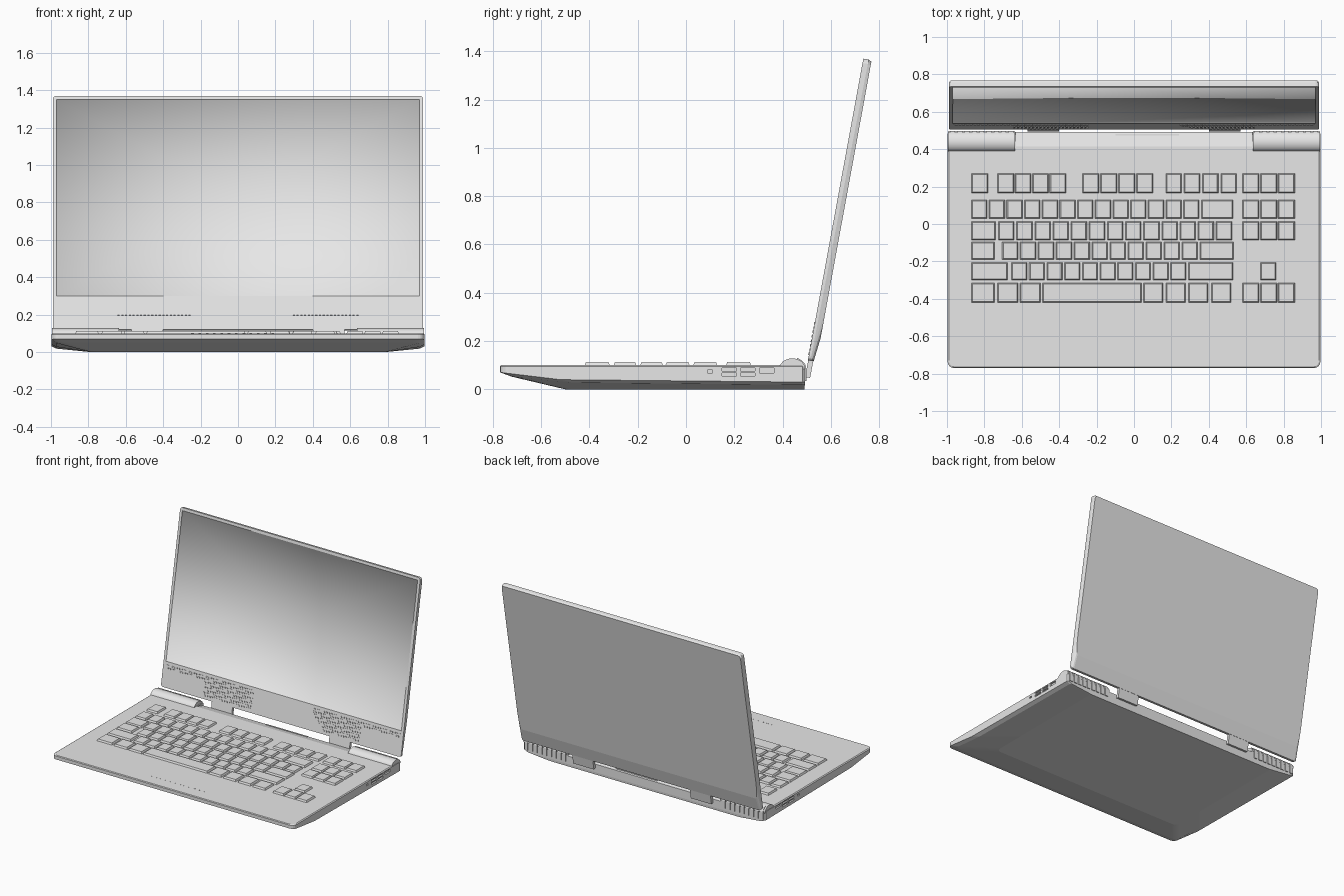
import bpy, bmesh, math
from mathutils import Matrix, Vector

cube = bpy.data.objects.get("Cube")
if cube:
    bpy.data.objects.remove(cube)

GREY = (0.8, 0.8, 0.8, 1)
mat = bpy.data.materials.new("light grey")
mat.use_nodes = True
mat.diffuse_color = GREY
mat.node_tree.nodes["Principled BSDF"].inputs["Base Color"].default_value = GREY

TILT = Matrix.Translation((0, 0.505, 0.12)) @ Matrix.Rotation(math.radians(-10.4), 4, 'X')


def finish(name, bm, matrix=None):
    bmesh.ops.recalc_face_normals(bm, faces=bm.faces)
    me = bpy.data.meshes.new(name)
    bm.to_mesh(me)
    bm.free()
    me.materials.append(mat)
    ob = bpy.data.objects.new(name, me)
    bpy.context.collection.objects.link(ob)
    if matrix:
        ob.matrix_world = matrix
    return ob


def box(bm, x0, x1, y0, y1, z0, z1):
    m = Matrix.Translation(((x0 + x1) / 2, (y0 + y1) / 2, (z0 + z1) / 2))
    m = m @ Matrix.Diagonal((abs(x1 - x0), y1 - y0, z1 - z0, 1))
    return bmesh.ops.create_cube(bm, size=1, matrix=m)["verts"]


def prism(bm, profile, x0, x1, smooth=False):
    """Extrude a (y, z) profile along x."""
    a = [bm.verts.new((x0, y, z)) for y, z in profile]
    b = [bm.verts.new((x1, y, z)) for y, z in profile]
    bm.faces.new(a)
    bm.faces.new(b)
    bridge(bm, a, b, smooth)


def bridge(bm, a, b, smooth=False):
    n = len(a)
    faces = [bm.faces.new((a[i], a[(i + 1) % n], b[(i + 1) % n], b[i])) for i in range(n)]
    for f in faces:
        f.smooth = smooth
    return faces


# Base: lofted outlines, wedge-shaped underside
def edge_height(y):
    if y < -0.52:
        return 0.07 - 0.03 * (y + 0.77) / 0.25
    return 0.04 - 0.01 * (y + 0.52)


def outline(half, front, back, height, r=0.035, steps=4):
    pts = [(half - 0.01, back), (half, back - 0.01), (half, front + 0.25)]
    for i in range(steps + 1):
        a = math.pi / 2 * i / steps
        pts.append((half - r + r * math.cos(a), front + r - r * math.sin(a)))
    pts += [(-x, y) for x, y in reversed(pts)]
    return [(x, y, height(y)) for x, y in pts]


bm = bmesh.new()
rings = [outline(0.99, -0.765, 0.49, lambda y: 0.1),
         outline(0.997, -0.77, 0.492, lambda y: 0.095),
         outline(0.997, -0.77, 0.492, edge_height),
         outline(0.97, -0.72, 0.492, lambda y: edge_height(y) - 0.012),
         outline(0.79, -0.5, 0.49, lambda y: 0.0)]
rings = [[bm.verts.new(p) for p in ring] for ring in rings]
for a, b in zip(rings, rings[1:]):
    bridge(bm, a, b)
bm.faces.new(rings[0])
bm.faces.new(rings[-1])
base = finish("base", bm)

# Side ports and the sloped rear edge, cut from the base
bm = bmesh.new()
prism(bm, [(0.41, 0.101), (0.52, 0.07), (0.52, 0.15), (0.41, 0.15)], -0.63, 0.63)
for s in (-1, 1):
    for y0, y1, z0, z1 in [(0.09, 0.11, 0.067, 0.079), (0.15, 0.21, 0.075, 0.088),
                           (0.15, 0.21, 0.055, 0.068), (0.225, 0.285, 0.075, 0.088),
                           (0.225, 0.285, 0.055, 0.068), (0.305, 0.365, 0.067, 0.088)]:
        box(bm, s * 0.985, s * 1.01, y0, y1, z0, z1)
cutter = finish("port_cutter", bm)
cutter.hide_render = True
cutter.hide_viewport = True
cutter.display_type = 'WIRE'
cut = base.modifiers.new("ports", 'BOOLEAN')
cut.operation = 'DIFFERENCE'
cut.solver = 'EXACT'
cut.object = cutter


# Rounded hinge covers with ribs on the rear half
def arch(grow, start):
    pts = []
    for i in range(13):
        a = math.radians(start - start * i / 12)
        pts.append((0.44 + (0.054 + grow) * math.cos(a), 0.085 + (0.043 + grow) * math.sin(a)))
    return pts


for s, side in ((1, "left"), (-1, "right")):
    bm = bmesh.new()
    prism(bm, arch(0, 180), s * 0.635, s * 0.995, True)
    cover = finish(side + "_hinge_cover", bm)
    bm = bmesh.new()
    for i in range(9):
        x = 0.645 + i * 0.039
        prism(bm, arch(0.004, 70) + [(0.498, 0.035), (0.44, 0.035)], s * x, s * (x + 0.026))
    finish(side + "_hinge_ribs", bm)

# Keyboard: each row is (y0, y1, [(first x, key width, pitch, count)])
PAD = (0.58, 0.09, 0.095, 3)
ROWS = [
    (0.165, 0.27, [(-0.87, 0.09, 0, 1), (-0.73, 0.088, 0.093, 4), (-0.275, 0.088, 0.096, 4),
                   (0.17, 0.085, 0.098, 4), PAD]),
    (0.03, 0.13, [(-0.87, 0.085, 0.0945, 13), (0.36, 0.17, 0, 1), PAD]),
    (-0.085, 0.015, [(-0.87, 0.13, 0, 1), (-0.725, 0.085, 0.097, 13), PAD]),
    (-0.19, -0.095, [(-0.87, 0.125, 0, 1), (-0.705, 0.085, 0.096, 11), (0.352, 0.18, 0, 1)]),
    (-0.3, -0.205, [(-0.87, 0.195, 0, 1), (-0.655, 0.083, 0.0945, 10), (0.29, 0.24, 0, 1),
                    (0.675, 0.085, 0, 1)]),
    (-0.42, -0.315, [(-0.87, 0.125, 0, 1), (-0.73, 0.11, 0.12, 2), (-0.49, 0.53, 0, 1),
                     (0.05, 0.105, 0.121, 4), PAD]),
]
bm = bmesh.new()
for y0, y1, groups in ROWS:
    for x, width, pitch, count in groups:
        for i in range(count):
            x0 = x + i * pitch
            verts = box(bm, x0, x0 + width, y0, y1, 0.099, 0.113)
            mid = Vector((x0 + width / 2, (y0 + y1) / 2, 0))
            for v in verts:
                if v.co.z > 0.11:
                    v.co.x += 0.006 if v.co.x < mid.x else -0.006
                    v.co.y += 0.006 if v.co.y < mid.y else -0.006
finish("keys", bm)

# Small indicator strips on the deck
bm = bmesh.new()
for i in range(12):
    x = -0.25 + i * 0.039
    box(bm, x, x + 0.014, -0.673, -0.667, 0.099, 0.101)
box(bm, -0.1, 0.24, 0.472, 0.48, 0.078, 0.087)
finish("indicator_strips", bm)


# Lid with a recessed display
def rect(bm, half, y, z0, z1):
    return [bm.verts.new(p) for p in ((-half, y, z0), (half, y, z0), (half, y, z1), (-half, y, z1))]


bm = bmesh.new()
back = rect(bm, 0.984, 0.035, 0.1, 1.264)
rear = rect(bm, 0.99, 0.024, 0, 1.27)
front = rect(bm, 0.99, 0, 0, 1.27)
rim = rect(bm, 0.97, 0, 0.183, 1.25)
floor = rect(bm, 0.968, 0.006, 0.185, 1.248)
for a, b in ((back, rear), (rear, front), (front, rim)):
    bridge(bm, a, b)
bm.faces.new(back)
bridge(bm, rim, floor, True)
display = bm.faces.new(floor)
display.smooth = True
bmesh.ops.poke(bm, faces=[display])
corners = [bm.edges.get((p[i], q[i])) for p, q in ((back, rear), (rear, front)) for i in range(4)]
bmesh.ops.bevel(bm, geom=corners, offset=0.018, segments=3, profile=0.5, affect='EDGES')
finish("lid", bm, TILT)

# Speaker grilles below the display
bm = bmesh.new()
for s in (-1, 1):
    for row in range(8):
        z = 0.022 + row * 0.0185
        columns = 36 if row > 5 else 20
        for c in range(columns):
            x = 0.245 + c * 0.02 + (row % 2) * 0.008
            if s > 0 and c < (5 - row):
                continue
            box(bm, s * x, s * (x + 0.011), -0.003, 0.002, z, z + 0.01)
finish("speaker_grilles", bm, TILT)

# Hinge brackets under the lid
bm = bmesh.new()
for s in (-1, 1):
    box(bm, s * 0.4, s * 0.57, 0.001, 0.022, -0.07, 0.02)
finish("hinge_brackets", bm, TILT)
